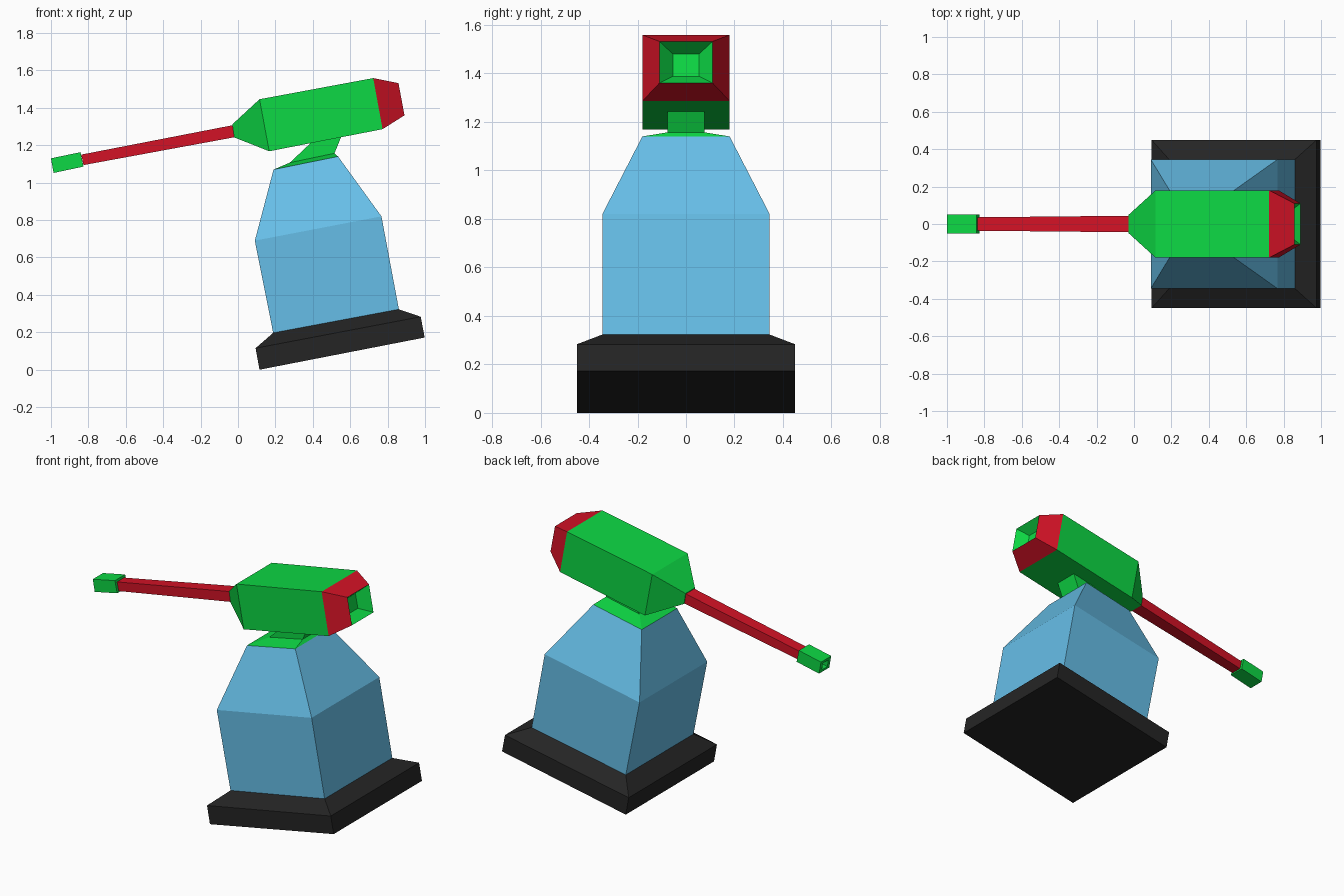
import bpy
import bmesh

if "Cube" in bpy.data.objects:
    bpy.data.objects.remove(bpy.data.objects["Cube"])


def material(name, rgb):
    m = bpy.data.materials.new(name)
    m.diffuse_color = (*rgb, 1)
    m.use_nodes = True
    m.node_tree.nodes["Principled BSDF"].inputs["Base Color"].default_value = m.diffuse_color
    return m


GREEN = material("bright green", (0.004, 0.69, 0.058))
RED = material("red", (0.65, 0.006, 0.019))
BLUE = material("sky blue", (0.133, 0.515, 0.80))
BLACK = material("near black", (0.018, 0.018, 0.018))


def loft(name, sections, mats, bands=None):
    """Skin rectangles given as (xz of one edge, xz of the other edge, half width in y)."""
    bm = bmesh.new()
    rings = []
    for (ax, az), (bx, bz), h in sections:
        corners = ((ax, -h, az), (bx, -h, bz), (bx, h, bz), (ax, h, az))
        rings.append([bm.verts.new(c) for c in corners])
    bm.faces.new(rings[0])
    for k, (r, s) in enumerate(zip(rings, rings[1:])):
        for i in range(4):
            j = (i + 1) % 4
            f = bm.faces.new((r[i], r[j], s[j], s[i]))
            f.material_index = bands[k] if bands else 0
    last = bm.faces.new(rings[-1])
    last.material_index = bands[-1] if bands else 0
    bmesh.ops.recalc_face_normals(bm, faces=bm.faces)
    me = bpy.data.meshes.new(name)
    bm.to_mesh(me)
    bm.free()
    for m in mats:
        me.materials.append(m)
    ob = bpy.data.objects.new(name, me)
    bpy.context.collection.objects.link(ob)
    return ob


# Tilted square foot with bevelled top
loft("base", [
    ((0.115, 0.0), (0.998, 0.172), 0.45),
    ((0.094, 0.115), (0.977, 0.283), 0.45),
    ((0.188, 0.197), (0.86, 0.323), 0.345)], [BLACK])

# Pedestal with tapered shoulders
loft("pedestal", [
    ((0.188, 0.197), (0.86, 0.323), 0.345),
    ((0.09, 0.69), (0.767, 0.82), 0.345),
    ((0.19, 1.07), (0.535, 1.14), 0.18)], [BLUE])

# Collar and slanted neck
loft("neck", [
    ((0.19, 1.07), (0.535, 1.14), 0.18),
    ((0.277, 1.107), (0.516, 1.157), 0.077),
    ((0.392, 1.215), (0.552, 1.246), 0.077)], [GREEN])

# Head with tapered nose, red tail and a recessed rear opening
loft("head", [
    ((-0.03, 1.312), (-0.02, 1.242), 0.048),
    ((0.115, 1.446), (0.167, 1.168), 0.18),
    ((0.723, 1.559), (0.773, 1.286), 0.18),
    ((0.858, 1.532), (0.89, 1.36), 0.11),
    ((0.80, 1.48), (0.818, 1.388), 0.054)], [GREEN, RED], [0, 0, 1, 0])

# Thin arm between head and tip
loft("barrel", [
    ((-0.024, 1.308), (-0.018, 1.243), 0.044),
    ((-0.838, 1.150), (-0.826, 1.094), 0.036)], [RED])

# Tip with a small hole in its end
loft("muzzle", [
    ((-0.842, 1.163), (-0.826, 1.086), 0.052),
    ((-1.0, 1.130), (-0.986, 1.052), 0.052),
    ((-0.997, 1.113), (-0.989, 1.068), 0.028),
    ((-0.964, 1.115), (-0.957, 1.080), 0.02)], [GREEN])
